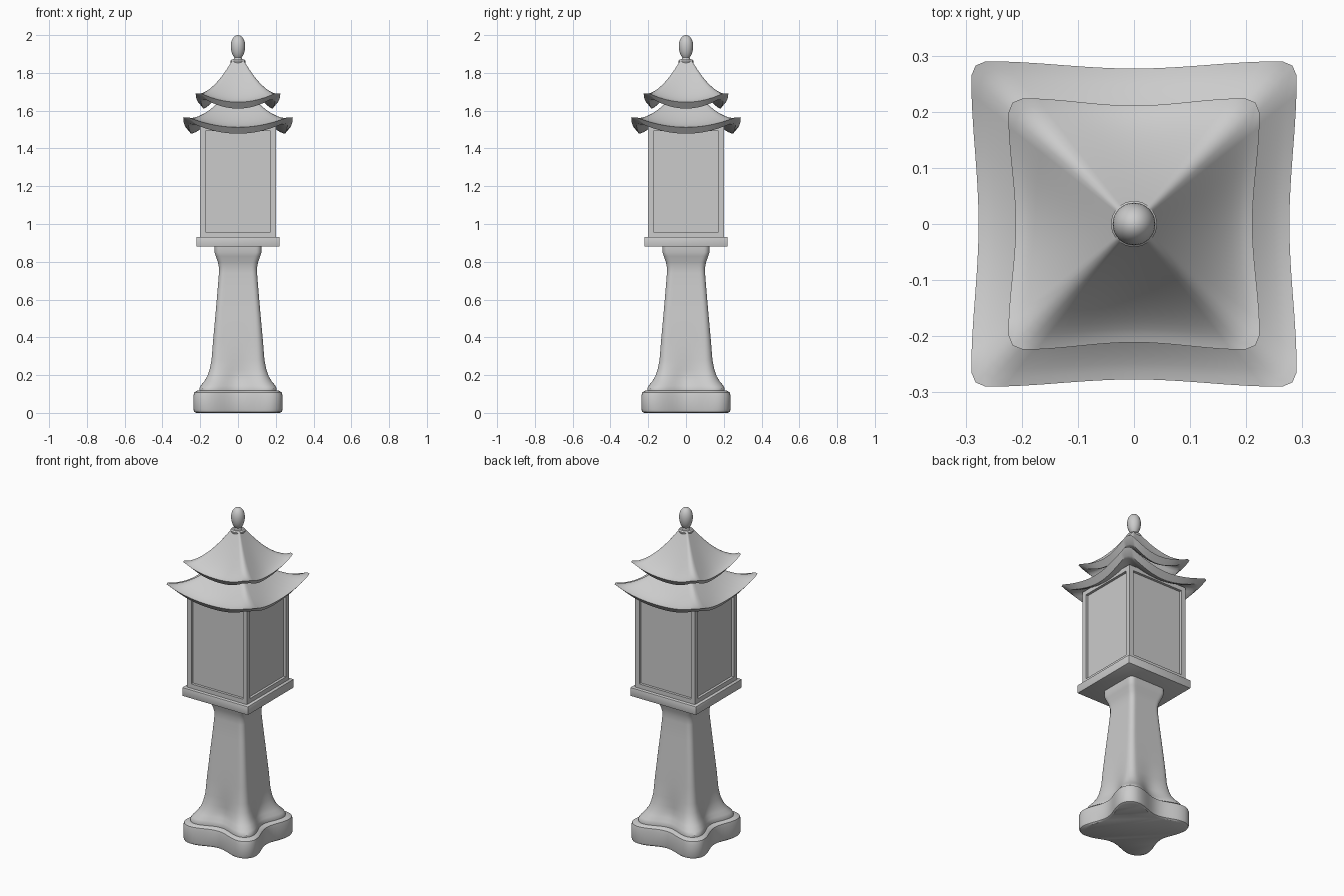
import bpy, bmesh, math

if "Cube" in bpy.data.objects:
    bpy.data.objects.remove(bpy.data.objects["Cube"])


def finish(name, bm, angle=35):
    bmesh.ops.recalc_face_normals(bm, faces=bm.faces)
    me = bpy.data.meshes.new(name)
    bm.to_mesh(me)
    bm.free()
    ob = bpy.data.objects.new(name, me)
    bpy.context.collection.objects.link(ob)
    bpy.ops.object.select_all(action='DESELECT')
    ob.select_set(True)
    bpy.context.view_layer.objects.active = ob
    bpy.ops.object.shade_smooth_by_angle(angle=math.radians(angle))
    return ob


def ring(half, z, corner, bow, lift, n, arc):
    """Rounded square: sides bowed inward, corners lifted."""
    pts = []
    for k in range(4):
        side = []
        for i in range(n + 1):
            s = -1 + 2 * i / n
            side.append((s * (half - corner), -half + bow * (0.5 + 0.5 * math.cos(math.pi * s)), z + lift * s * s))
        for i in range(1, arc):
            a = -math.pi / 2 + math.pi / 2 * i / arc
            side.append((half - corner + corner * math.cos(a), -half + corner + corner * math.sin(a), z + lift))
        c, d = round(math.cos(k * math.pi / 2)), round(math.sin(k * math.pi / 2))
        pts += [(c * x - d * y, d * x + c * y, h) for x, y, h in side]
    return pts


def loft(name, profile, n=14, arc=6, angle=35):
    """Join rings given as (half, z, corner, bow, lift)."""
    bm = bmesh.new()
    rings = [[bm.verts.new(p) for p in ring(*r, n, arc)] for r in profile]
    for a, b in zip(rings, rings[1:]):
        for i in range(len(a)):
            j = (i + 1) % len(a)
            bm.faces.new((a[i], a[j], b[j], b[i]))
    bm.faces.new(rings[0])
    bm.faces.new(rings[-1])
    return finish(name, bm, angle)


def box(name, half, z0, z1, bevel=0.0, inset=0.0, depth=0.0):
    bm = bmesh.new()
    bmesh.ops.create_cube(bm, size=1)
    for v in bm.verts:
        v.co = (v.co.x * 2 * half, v.co.y * 2 * half, z0 if v.co.z < 0 else z1)
    bm.normal_update()
    if inset:
        sides = [f for f in bm.faces if abs(f.normal.z) < 0.5]
        rims = bmesh.ops.inset_individual(bm, faces=sides, thickness=inset)
        for f in sides:
            nrm = f.normal.copy()
            bmesh.ops.inset_individual(bm, faces=[f], thickness=0.0005)
            for v in f.verts:
                v.co -= nrm * depth
    if bevel:
        bmesh.ops.bevel(bm, geom=bm.edges[:], offset=bevel, segments=2, profile=0.5, affect='EDGES')
    return finish(name, bm, 30)


def roof(name, top, eave, lift, under):
    """Pagoda roof: concave slope, slanted eave edge, hollow underside."""
    (h0, z0), (h1, z1) = top, eave
    prof, steps = [], 14
    for i in range(steps + 1):
        t = i / steps
        h = h0 + (h1 - h0) * t
        z = z0 + (z1 - z0) * (1 - (1 - t) ** 1.5)
        prof.append((h, z, 0.006 + 0.02 * t, 0.013 * t ** 2, lift * t ** 2))
    low = []
    for i in range(steps, -1, -1):
        t = i / steps
        h, z, c, b, l = prof[i]
        if h - under > 0.03:
            low.append((h - under * (0.5 + 0.5 * t), z - 0.034, c, b, l))
    return loft(name, prof + low, 16, 2, 40)


def lathe(name, profile, seg=32):
    bm = bmesh.new()
    vs = [bm.verts.new((r, 0, z)) for r, z in profile]
    es = [bm.edges.new(p) for p in zip(vs, vs[1:])]
    bmesh.ops.spin(bm, geom=vs + es, cent=(0, 0, 0), axis=(0, 0, 1), angle=2 * math.pi, steps=seg)
    bmesh.ops.remove_doubles(bm, verts=bm.verts, dist=1e-5)
    return finish(name, bm, 40)


# Foot slab with scooped sides
loft("base", [(0.222, 0, 0.07, 0.04, 0), (0.232, 0.006, 0.07, 0.04, 0), (0.236, 0.02, 0.07, 0.04, 0),
              (0.236, 0.09, 0.07, 0.04, 0), (0.232, 0.108, 0.07, 0.04, 0), (0.218, 0.117, 0.07, 0.04, 0),
              (0.19, 0.12, 0.06, 0.04, 0)])

# Flared pedestal
loft("pedestal", [(0.205, 0.115, 0.06, 0.04, 0), (0.205, 0.13, 0.06, 0.04, 0), (0.197, 0.145, 0.06, 0.038, 0),
                  (0.178, 0.168, 0.055, 0.032, 0), (0.162, 0.195, 0.05, 0.024, 0), (0.15, 0.23, 0.045, 0.014, 0),
                  (0.14, 0.28, 0.04, 0.004, 0), (0.132, 0.38, 0.035, 0, 0), (0.121, 0.5, 0.03, 0, 0),
                  (0.108, 0.65, 0.028, 0, 0), (0.101, 0.74, 0.028, 0, 0), (0.101, 0.77, 0.028, 0, 0),
                  (0.107, 0.80, 0.028, 0, 0), (0.118, 0.83, 0.028, 0, 0), (0.124, 0.85, 0.028, 0, 0),
                  (0.124, 0.885, 0.028, 0, 0)])

# Lantern housing
box("platform", 0.221, 0.88, 0.932, bevel=0.004)
box("lantern_box", 0.201, 0.93, 1.52, inset=0.04, depth=0.015)

# Two roof tiers
roof("lower_roof", (0.07, 1.68), (0.29, 1.512), 0.053, 0.028)
roof("upper_roof", (0.028, 1.87), (0.224, 1.645), 0.047, 0.028)

# Collar and egg finial
lathe("collar", [(0, 1.85), (0.036, 1.85), (0.041, 1.857), (0.041, 1.864), (0.034, 1.871), (0, 1.872)])
egg = [(0, 1.86), (0.026, 1.865)]
for i in range(3, 17):
    a = math.pi * i / 16
    egg.append((0.038 * math.sin(a) * (1 - 0.1 * math.cos(a)) if i < 16 else 0, 1.935 - 0.065 * math.cos(a)))
lathe("finial", egg)
